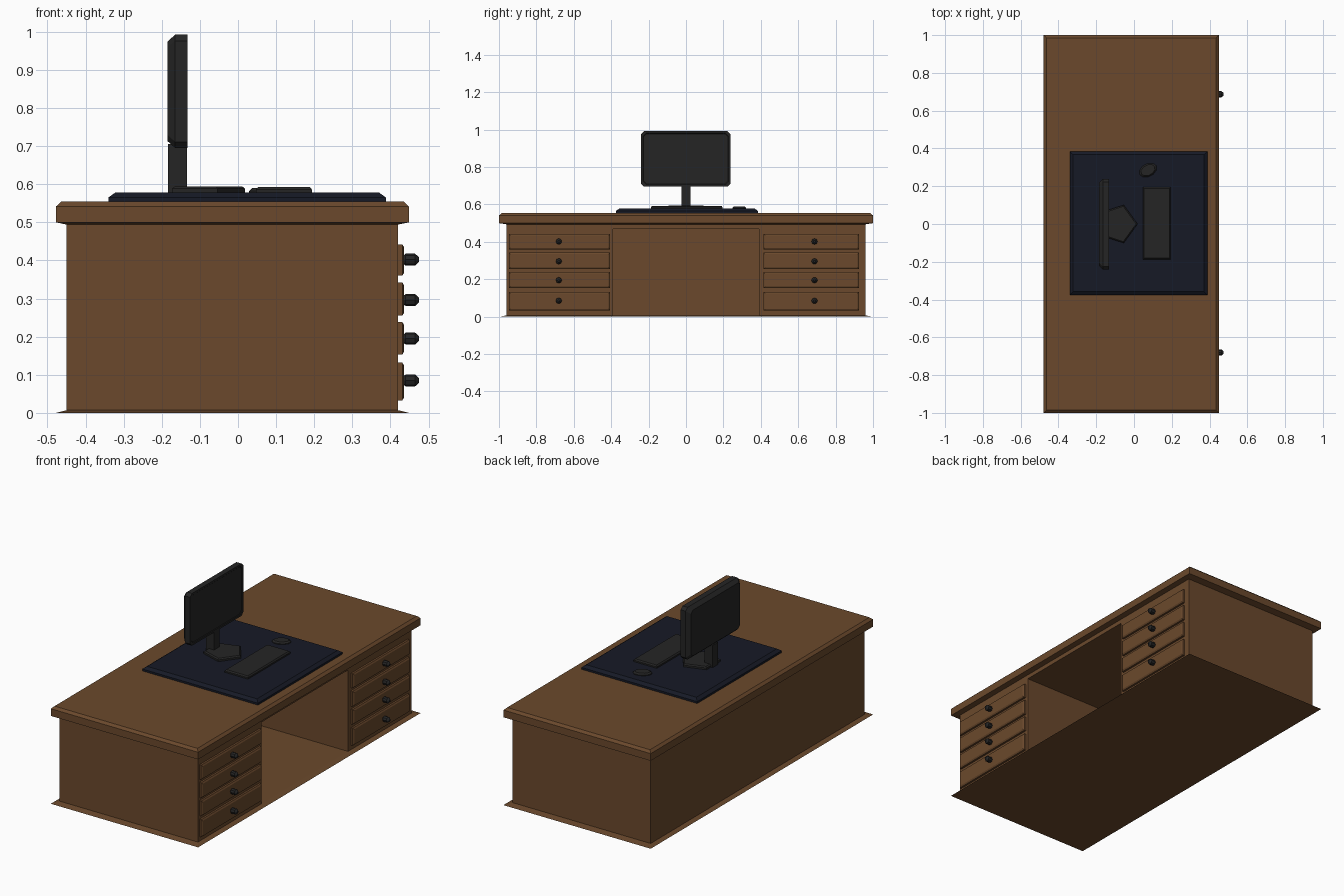
import bpy, bmesh
from math import cos, sin, pi, radians

if "Cube" in bpy.data.objects:
    bpy.data.objects.remove(bpy.data.objects["Cube"])


def material(name, rgb):
    m = bpy.data.materials.new(name)
    m.diffuse_color = (*rgb, 1)
    m.use_nodes = True
    m.node_tree.nodes["Principled BSDF"].inputs["Base Color"].default_value = m.diffuse_color
    return m


WOOD = material("brown_wood", (0.145, 0.066, 0.025))
NAVY = material("navy_mat", (0.008, 0.010, 0.019))
DARK = material("dark_plastic", (0.018, 0.018, 0.018))


def loft(name, rings, mat):
    """Skin a stack of equal-length point rings and cap both ends."""
    bm = bmesh.new()
    vs = [[bm.verts.new(p) for p in r] for r in rings]
    n = len(vs[0])
    for a, b in zip(vs, vs[1:]):
        for i in range(n):
            j = (i + 1) % n
            bm.faces.new((a[i], a[j], b[j], b[i]))
    bm.faces.new(vs[0])
    bm.faces.new(vs[-1])
    bmesh.ops.recalc_face_normals(bm, faces=bm.faces)
    me = bpy.data.meshes.new(name)
    bm.to_mesh(me)
    bm.free()
    me.materials.append(mat)
    ob = bpy.data.objects.new(name, me)
    bpy.context.collection.objects.link(ob)
    return ob


def rect(a0, a1, b0, b1, inset=0.0):
    return [(a0 + inset, b0 + inset), (a1 - inset, b0 + inset),
            (a1 - inset, b1 - inset), (a0 + inset, b1 - inset)]


def ngon(n, ra, rb, ca, cb, turn=0.0):
    out = []
    for i in range(n):
        u, v = ra * cos(2 * pi * i / n), rb * sin(2 * pi * i / n)
        out.append((ca + u * cos(turn) - v * sin(turn), cb + u * sin(turn) + v * cos(turn)))
    return out


def cut_rect(a0, a1, b0, b1, c, i=0.0):
    """Rectangle with chamfered corners."""
    a0, a1, b0, b1 = a0 + i, a1 - i, b0 + i, b1 - i
    return [(a0 + c, b0), (a1 - c, b0), (a1, b0 + c), (a1, b1 - c),
            (a1 - c, b1), (a0 + c, b1), (a0, b1 - c), (a0, b0 + c)]


def at_z(pts, z):
    return [(a, b, z) for a, b in pts]


def at_x(pts, x):
    return [(x, a, b) for a, b in pts]


def box(name, x0, x1, y0, y1, z0, z1, mat):
    return loft(name, [at_z(rect(x0, x1, y0, y1), z) for z in (z0, z1)], mat)


# Flared floor plate and desk top
outer = (-0.478, 0.449, -1, 1)
body = (-0.45, 0.42, -0.96, 0.96)
loft("floor_plate", [at_z(rect(*outer), 0), at_z(rect(*body), 0.007)], WOOD)
loft("desk_top", [at_z(rect(*body), 0.494), at_z(rect(*outer), 0.5),
                  at_z(rect(*outer), 0.541), at_z(rect(*outer, 0.014), 0.554)], WOOD)

# Carcass around the kneehole
box("back_panel", -0.45, -0.42, -0.39, 0.39, 0.005, 0.496, WOOD)
box("kneehole_rail", -0.42, 0.42, -0.39, 0.39, 0.47, 0.496, WOOD)
for side, y0, y1 in (("left", -0.96, -0.39), ("right", 0.39, 0.96)):
    box(side + "_pedestal", -0.45, 0.42, y0, y1, 0.005, 0.496, WOOD)

# Drawers with round knobs
levels = [(0.033, 0.132, 0.085), (0.153, 0.238, 0.195),
          (0.255, 0.342, 0.296), (0.360, 0.442, 0.402)]
for side, y0, y1, ky in (("left", -0.947, -0.406, -0.68), ("right", 0.415, 0.925, 0.687)):
    for i, (z0, z1, kz) in enumerate(levels, 1):
        loft(f"{side}_drawer_{i}", [at_x(rect(y0, y1, z0, z1), 0.415),
                                    at_x(rect(y0, y1, z0, z1), 0.431),
                                    at_x(rect(y0, y1, z0, z1, 0.008), 0.436)], WOOD)
        loft(f"{side}_knob_{i}", [at_x(ngon(8, r, r, ky, kz), x) for x, r in
                                  ((0.432, 0.009), (0.440, 0.016), (0.464, 0.016), (0.475, 0.006))], DARK)

# Desk mat
mat_r = (-0.34, 0.388, -0.375, 0.385)
loft("desk_mat", [at_z(rect(*mat_r), 0.552), at_z(rect(*mat_r), 0.565),
                  at_z(rect(*mat_r, 0.018), 0.578)], NAVY)

# Monitor: rear bevel, slightly sunken screen, neck and five-sided foot
scr = (-0.24, 0.238, 0.695, 0.992)
loft("monitor", [at_x(cut_rect(*scr, 0.016, i), x) for i, x in
                 ((0.018, -0.185), (0, -0.165), (0, -0.133), (0.011, -0.133), (0.014, -0.136))], DARK)
box("monitor_neck", -0.184, -0.134, -0.024, 0.023, 0.577, 0.705, DARK)
loft("monitor_foot", [at_z(ngon(5, r, r, -0.087, 0), z) for r, z in
                      ((0.106, 0.576), (0.106, 0.588), (0.098, 0.594))], DARK)

# Keyboard and mouse
key = (0.047, 0.194, -0.187, 0.195)
loft("keyboard", [at_z(rect(*key, i), z) for i, z in ((0, 0.576), (0, 0.586), (0.006, 0.593))], DARK)
loft("mouse", [at_z(ngon(10, 0.05 * s, 0.034 * s, 0.074, 0.285, radians(28)), z) for s, z in
               ((1, 0.576), (1, 0.582), (0.8, 0.590))], DARK)
